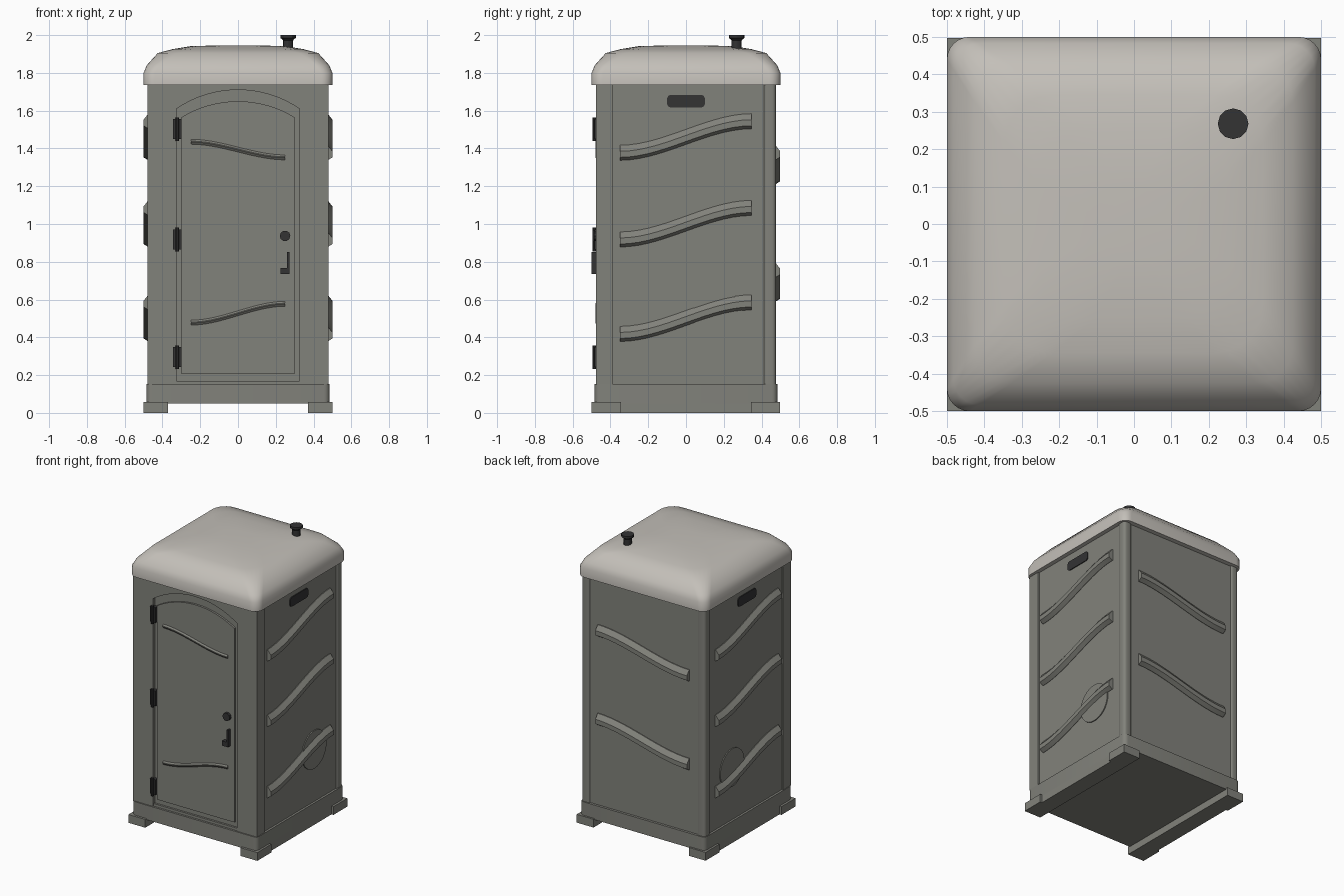
import bpy, bmesh, math
from mathutils import Vector

if "Cube" in bpy.data.objects:
    bpy.data.objects.remove(bpy.data.objects["Cube"])


def material(name, rgb):
    m = bpy.data.materials.new(name)
    m.diffuse_color = (*rgb, 1)
    m.use_nodes = True
    m.node_tree.nodes["Principled BSDF"].inputs["Base Color"].default_value = m.diffuse_color
    return m


BODY = material("grey green plastic", (0.222, 0.223, 0.198))
ROOF = material("warm light grey", (0.55, 0.525, 0.485))
DARK = material("dark fittings", (0.033, 0.033, 0.034))


def finish(name, bm, mat, angle=30):
    bmesh.ops.recalc_face_normals(bm, faces=bm.faces[:])
    me = bpy.data.meshes.new(name)
    bm.to_mesh(me)
    bm.free()
    me.materials.append(mat)
    ob = bpy.data.objects.new(name, me)
    bpy.context.collection.objects.link(ob)
    bpy.ops.object.select_all(action='DESELECT')
    ob.select_set(True)
    bpy.context.view_layer.objects.active = ob
    bpy.ops.object.shade_smooth_by_angle(angle=math.radians(angle))
    return ob


def loft(name, rings, mat, angle=30):
    """Skin closed rings of equal length and cap both ends."""
    bm = bmesh.new()
    vs = [[bm.verts.new(p) for p in r] for r in rings]
    n = len(vs[0])
    for a, b in zip(vs, vs[1:]):
        for i in range(n):
            bm.faces.new((a[i], a[(i + 1) % n], b[(i + 1) % n], b[i]))
    bm.faces.new(vs[0])
    bm.faces.new(vs[-1])
    return finish(name, bm, mat, angle)


def extrude(name, pts, axis, a, b, mat):
    """Extrude a 2D outline along an axis from a to b."""
    put = {'x': lambda u, v, w: (w, u, v),
           'y': lambda u, v, w: (u, w, v),
           'z': lambda u, v, w: (u, v, w)}[axis]
    return loft(name, [[put(u, v, w) for u, v in pts] for w in (a, b)], mat)


def rect(u0, u1, v0, v1):
    return [(u0, v0), (u1, v0), (u1, v1), (u0, v1)]


def rounded(hu, hv, r, n=5, cu=0, cv=0):
    pts = []
    for k, (su, sv) in enumerate(((1, 1), (-1, 1), (-1, -1), (1, -1))):
        for i in range(n + 1):
            t = math.pi / 2 * (k + i / n)
            pts.append((cu + su * (hu - r) + r * math.cos(t),
                        cv + sv * (hv - r) + r * math.sin(t)))
    return pts


def circle(cu, cv, r, n):
    return [(cu + r * math.cos(2 * math.pi * i / n),
             cv + r * math.sin(2 * math.pi * i / n)) for i in range(n)]


def rail(name, u0, u1, z0, z1, place, section):
    """S-shaped rib running from (u0, z0) to (u1, z1)."""
    rings = []
    for i in range(15):
        t = i / 14
        u, z = u0 + (u1 - u0) * t, z0 + (z1 - z0) * t * t * (3 - 2 * t)
        rings.append([place(u, d, z + dz) for d, dz in section])
    loft(name, rings, BODY)


def arch(hw, spring, top, n=16):
    """Points of a shallow arch from left to right."""
    h = top - spring
    r = (hw * hw + h * h) / (2 * h)
    a = math.asin(hw / r)
    return [(r * math.sin(t), top - r + r * math.cos(t))
            for t in (-a + 2 * a * i / n for i in range(n + 1))]


# base tray and skids with end blocks
extrude("base_tray", rounded(0.485, 0.484, 0.03), 'z', 0.05, 0.152, BODY)
for s, side in ((-1, "left"), (1, "right")):
    x0, x1 = sorted((s * 0.37, s * 0.485))
    extrude(side + "_skid", rect(x0, x1, -0.36, 0.36), 'z', 0, 0.06, BODY)
    x0, x1 = sorted((s * 0.37, s * 0.5))
    extrude(side + "_front_foot", rect(x0, x1, -0.5, -0.345), 'z', 0, 0.058, BODY)
    extrude(side + "_back_foot", rect(x0, x1, 0.345, 0.497), 'z', 0, 0.058, BODY)

# cabin walls: recessed panels, back corner posts, front wall with door opening
extrude("cabin_walls", rect(-0.47, 0.47, -0.44, 0.467), 'z', 0.15, 1.75, BODY)
for s, side in ((-1, "left"), (1, "right")):
    extrude(side + "_back_post", rounded(0.032, 0.033, 0.02, 4, s * 0.448, 0.443),
            'z', 0.15, 1.75, BODY)
opening = [(-0.325, 0.15)] + arch(0.325, 1.61, 1.71) + [(0.325, 0.15)]
extrude("front_wall", [(-0.48, 0.15)] + opening + [(0.48, 0.15), (0.48, 1.75), (-0.48, 1.75)],
        'y', -0.476, -0.39, BODY)

# door frame and door leaf
extrude("door_frame", [(-0.326, 0.17)] + arch(0.326, 1.611, 1.711) + [(0.326, 0.17)],
        'y', -0.456, -0.43, BODY)
extrude("door_sill", rect(-0.325, 0.325, 0.15, 0.17), 'y', -0.47, -0.43, BODY)
extrude("door_leaf", [(-0.3, 0.205)] + arch(0.3, 1.565, 1.65) + [(0.3, 0.205)],
        'y', -0.47, -0.44, BODY)

# door ribs
small = [(-0.005, 0.019), (0.009, 0.004), (0.009, -0.001), (-0.005, -0.019)]
for name, z0, z1 in (("upper_door_rib", 1.435, 1.352), ("lower_door_rib", 0.477, 0.577)):
    rail(name, -0.25, 0.25, z0, z1, lambda u, d, z: (u, -0.47 - d, z), small)

# side ribs (left side is the right side turned half round) and back ribs
big = [(-0.01, 0.04), (0.006, 0.04), (0.031, 0.008), (0.031, -0.024), (0.006, -0.04), (-0.01, -0.04)]
for s, side in ((-1, "left"), (1, "right")):
    for i, z in enumerate((1.377, 0.918, 0.418)):
        rail(f"{side}_rib_{i + 1}", -0.35, 0.347, z, z + 0.167,
             lambda u, d, z: (s * (0.469 + d), s * u, z), big)
for i, z in enumerate((1.25, 0.628)):
    rail(f"back_rib_{i + 1}", -0.355, 0.355, z, z + 0.128,
         lambda u, d, z: (u, 0.467 + d, z), big)

# side vents and round access covers
for s, side in ((-1, "left"), (1, "right")):
    extrude(side + "_vent", rounded(0.1, 0.033, 0.02, 4, 0, 1.65), 'x',
            s * 0.46, s * 0.476, DARK)
    extrude(side + "_access_cover", circle(0.167, 0.52, 0.133, 32), 'x',
            s * 0.46, s * 0.477, BODY)

# hinges
for i, z in enumerate((1.502, 0.918, 0.295)):
    extrude(f"hinge_plate_{i + 1}", rect(-0.344, -0.3, z - 0.053, z + 0.053),
            'y', -0.485, -0.455, DARK)
    extrude(f"hinge_pin_{i + 1}", circle(-0.322, -0.486, 0.01, 10), 'z',
            z - 0.063, z + 0.063, DARK)

# lock knob and L-shaped handle
extrude("lock_knob", circle(0.249, 0.937, 0.028, 10), 'y', -0.488, -0.46, DARK)
extrude("door_handle", [(0.225, 0.735), (0.272, 0.735), (0.272, 0.852), (0.26, 0.852),
                        (0.26, 0.768), (0.225, 0.768)], 'y', -0.5, -0.46, DARK)

# domed roof
profile = [(0.5, 1.737, 0.06), (0.5, 1.80, 0.06), (0.483, 1.84, 0.07),
           (0.425, 1.905, 0.10), (0.345, 1.926, 0.13), (0.254, 1.941, 0.15), (0.1, 1.946, 0.08)]
loft("roof", [[(x, y, z) for x, y in rounded(h, h, r, 6)] for h, z, r in profile], ROOF, 50)

# vent pipe with flared cap
loft("vent_pipe", [[(x, y, z) for x, y in circle(0.265, 0.268, r, 12)]
                   for r, z in ((0.027, 1.92), (0.027, 1.972), (0.034, 1.98),
                                (0.041, 1.984), (0.041, 2.0))], DARK)
